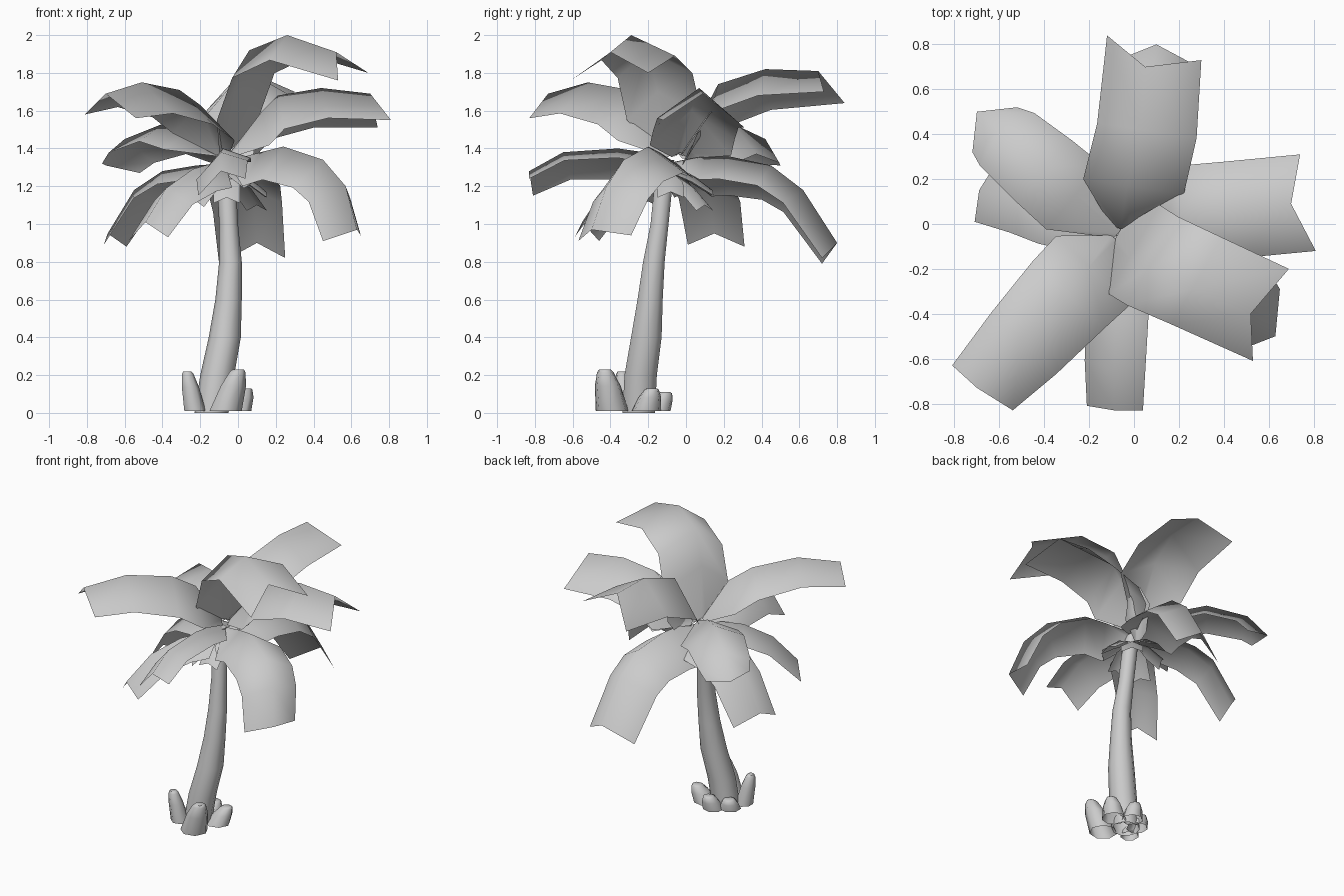
import bpy
import math
from mathutils import Vector

if "Cube" in bpy.data.objects:
    bpy.data.objects.remove(bpy.data.objects["Cube"], do_unlink=True)

GREY = (0.6, 0.6, 0.6, 1.0)
UP = Vector((0, 0, 1))
palm_grey = bpy.data.materials.new("palm grey")
palm_grey.use_nodes = True
palm_grey.diffuse_color = GREY
palm_grey.node_tree.nodes["Principled BSDF"].inputs["Base Color"].default_value = GREY


def make_object(name, vertices, faces, sharp_angle):
    """Create a smooth-shaded mesh object in the single palm colour."""
    mesh = bpy.data.meshes.new(name)
    mesh.from_pydata(vertices, [], faces)
    mesh.materials.append(palm_grey)
    obj = bpy.data.objects.new(name, mesh)
    bpy.context.collection.objects.link(obj)
    bpy.ops.object.select_all(action="DESELECT")
    obj.select_set(True)
    bpy.context.view_layer.objects.active = obj
    bpy.ops.object.shade_smooth_by_angle(angle=math.radians(sharp_angle))
    return obj


def hundredths(point):
    return Vector(point) / 100


def frond(name, ridge, corners, flare=1.15, root_width=0.2):
    """Folded leaf: a ridge polyline with two sides ending in tip corners.

    Points are in hundredths of a unit. The fold measured at the tip is
    repeated along the ridge, flaring out and drooping more near the root.
    """
    ridge = [hundredths(p) for p in ridge]
    last = len(ridge) - 1
    side = UP.cross(ridge[last] - ridge[0]).normalized()
    normals = []
    for i in range(last + 1):
        forward = (ridge[min(i + 1, last)] - ridge[max(i - 1, 0)]).normalized()
        # Rising stretches droop straight down, falling ones across the leaf
        normals.append(UP if forward.z > 0 else forward.cross(side).normalized())

    # Order the corners right to left, so the faces look upwards
    offsets = [hundredths(c) - ridge[last] for c in corners]
    offsets.sort(key=lambda o: o.dot(side))
    vertices = []
    for i, normal in enumerate(normals):
        early = 1 - ((i - 1) / (last - 1)) ** 2
        width = 1 + (flare - 1) * early if i else root_width
        droop = 1 + 0.4 * early if i else root_width
        row = []
        for offset in offsets:
            if i < last:
                lateral, drop = offset.dot(side), offset.dot(normals[last])
                offset = side * lateral * width + normal * drop * droop
            row.append(ridge[i] + offset)
        vertices += [row[0], ridge[i], row[1]]
    faces = []
    for i in range(last):
        for j in range(2):
            a = 3 * i + j
            faces.append((a, a + 3, a + 4, a + 1))
    return make_object(name, vertices, faces, 120)


def tube(name, path, radii, sides):
    """Tube of level rings, closed at the top, along a path in hundredths."""
    vertices, faces = [], []
    for point, radius in zip(path, radii):
        for k in range(sides):
            angle = 2 * math.pi * k / sides
            spoke = Vector((math.cos(angle), math.sin(angle), 0))
            vertices.append(hundredths(point) + spoke * radius / 100)
    for ring in range(len(path) - 1):
        for k in range(sides):
            a, b = ring * sides + k, ring * sides + (k + 1) % sides
            faces.append((a, b, b + sides, a + sides))
    faces.append(tuple(range(len(vertices) - sides, len(vertices))))
    return make_object(name, vertices, faces, 60)


# Curved, tapering trunk
tube("trunk",
     [(-14, -25, 0), (-11, -24, 20), (-7, -21, 40), (-5, -19, 60),
      (-4, -17, 80), (-5, -14, 100), (-6, -12, 120), (-7, -10, 134)],
     [9, 9, 8.5, 7, 6, 5, 5, 4], 10)


# Blunt stubs around the foot of the trunk, leaning outwards
def stub(name, foot, foot_radius, tip, tip_radius):
    foot, tip = Vector((*foot, 1)), Vector(tip)
    shoulder = foot.lerp(tip, 0.6)
    crown = foot.lerp(tip, 0.93)
    tube(name, [foot, shoulder, crown, tip],
         [foot_radius, (foot_radius + tip_radius) * 0.52, tip_radius, tip_radius * 0.7], 7)


stub("stub_left", (-23, -32), 6, (-27, -34, 22), 3.2)
stub("stub_front", (-7, -39), 9, (0, -43, 23), 4.5)
stub("stub_right", (-1, -21), 8, (4, -18, 13), 4)
stub("stub_back", (-11, -15), 7, (-10, -11, 11), 4)
stub("stub_back_left", (-20, -21), 7, (-21, -18, 9), 4)

# Upper crown of long fronds
frond("upper_frond_back",
      [(-6, -2, 138), (-3, 17, 174), (3, 42, 182), (5, 70, 181)],
      [(-12, 84, 164), (30, 73, 170)], flare=1.05)
frond("upper_frond_tall",
      [(-8, -6, 138), (-2, -15, 170), (6, -20, 192), (26, -29, 200), (52, -40, 191)],
      [(69, -20, 180), (53, -61, 176)], flare=1.05)
frond("upper_frond_front_right",
      [(-8, -7, 138), (-20, -19, 163), (-31, -30, 171), (-51, -52, 175), (-70, -73, 169)],
      [(-81, -63, 158), (-54, -83, 156)], flare=1.35)
frond("upper_frond_back_right",
      [(-7, -4, 137), (-26, 13, 149), (-40, 25, 153), (-60, 42, 145), (-70, 50, 131)],
      [(-72, 32, 132), (-52, 52, 127)], flare=1.35)
frond("upper_frond_left",
      [(-4, -3, 138), (13, 3, 160), (21, 5, 168), (44, 7, 172), (70, 9, 169)],
      [(74, 31, 151), (81, -12, 155)], flare=1)
frond("upper_frond_front",
      [(-7, -8, 134), (-8, -22, 138), (-8, -36, 140), (-9, -65, 138), (-9, -83, 128)],
      [(4, -83, 124), (-21, -81, 115)])

# Lower skirt of drooping fronds
frond("lower_frond_left",
      [(-3, -8, 134), (12, -14, 138), (24, -20, 141), (45, -33, 134),
       (57, -42, 120), (63, -50, 97)],
      [(65, -29, 94), (45, -57, 91)])
frond("lower_frond_back",
      [(-4, -6, 133), (0, 10, 136), (2, 22, 136), (6, 45, 131), (8, 62, 118), (10, 80, 90)],
      [(25, 72, 82), (-10, 72, 79)], flare=1.1)
frond("lower_frond_right",
      [(-8, -6, 132), (-22, 3, 131), (-40, 7, 128), (-55, 12, 118), (-69, 15, 95)],
      [(-71, 1, 89), (-59, 31, 88)])
frond("lower_frond_front_right",
      [(-8, -10, 132), (-14, -20, 132), (-24, -30, 129), (-38, -43, 119), (-49, -55, 101)],
      [(-37, -59, 93), (-58, -46, 91)])

# Short young leaf and withered scraps at the heart of the crown
frond("young_leaf", [(-6, -4, 128), (2, 5, 145), (6, 13, 155)],
      [(10, 6, 148), (2, 18, 142)], flare=1)
scraps = [(15, -8, 117), (10, 10, 110), (-8, 14, 118), (-23, 0, 117),
          (-22, -20, 112), (-6, -25, 114), (8, -22, 122)]
for number, tip in enumerate(scraps):
    start = Vector((-6, -9, 128))
    end = Vector(tip)
    across = UP.cross(end - start).normalized() * 7
    bend = start.lerp(end, 0.55) + UP * 3
    frond(f"withered_leaf_{number + 1}", [start, bend, end],
          [end + across - UP * 3, end - across - UP * 3], flare=1)
